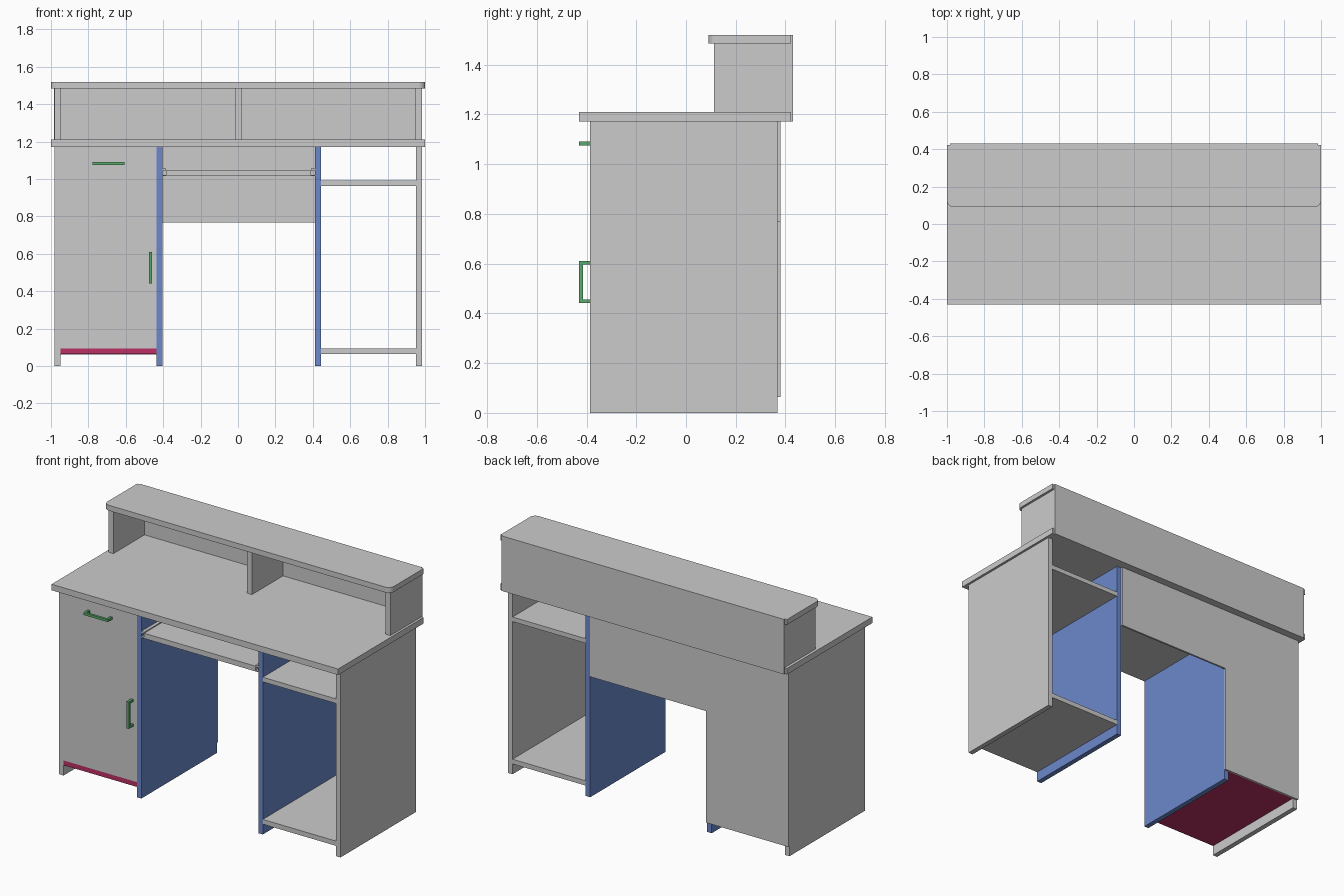
import bpy, bmesh

if "Cube" in bpy.data.objects:
    bpy.data.objects.remove(bpy.data.objects["Cube"])


def mat(name, rgb):
    m = bpy.data.materials.new(name)
    m.diffuse_color = (*rgb, 1)
    m.use_nodes = True
    m.node_tree.nodes["Principled BSDF"].inputs["Base Color"].default_value = m.diffuse_color
    return m


BLUE = mat("blue", (0.15, 0.25, 0.6))
RED = mat("red", (0.5, 0.03, 0.13))
GREEN = mat("green", (0.1, 0.4, 0.15))


def make(name, boxes, material=None, front_radius=0):
    """One object from boxes given as (x0, x1, y0, y1, z0, z1)."""
    bm = bmesh.new()
    for x0, x1, y0, y1, z0, z1 in boxes:
        vs = bmesh.ops.create_cube(bm, size=1)["verts"]
        for v in vs:
            v.co = (x1 if v.co.x > 0 else x0,
                    y1 if v.co.y > 0 else y0,
                    z1 if v.co.z > 0 else z0)
    if front_radius:
        y_min = min(v.co.y for v in bm.verts)
        edges = [e for e in bm.edges
                 if abs(e.verts[0].co.z - e.verts[1].co.z) > 1e-4
                 and all(v.co.y < y_min + 1e-4 for v in e.verts)]
        bmesh.ops.bevel(bm, geom=edges, offset=front_radius, segments=5,
                        profile=0.5, affect='EDGES')
    me = bpy.data.meshes.new(name)
    bm.to_mesh(me)
    bm.free()
    ob = bpy.data.objects.new(name, me)
    bpy.context.collection.objects.link(ob)
    if material:
        me.materials.append(material)
    return ob


F, B = -0.385, 0.368      # front and back of the lower carcass
TOP = 1.172               # underside of the desktop

# Desktop and carcass uprights
make("desktop", [(-1, 1, -0.43, 0.422, TOP, 1.21)])
make("left_side", [(-0.98, -0.948, F, B, 0, TOP)])
make("right_side", [(0.953, 0.985, F, B, 0, TOP)])
make("left_inner_panel", [(-0.437, -0.405, F, B, 0, TOP)], BLUE)
make("right_inner_panel", [(0.411, 0.443, F, B, 0, TOP)], BLUE)

# Closed cabinet on the left
make("cabinet_bottom", [(-0.948, -0.437, F, B, 0.065, 0.095)], RED)
make("cabinet_door", [(-0.948, -0.437, F, F + 0.03, 0.095, 0.885)])
make("drawer_front", [(-0.948, -0.437, F, F + 0.03, 0.885, TOP)])
make("cabinet_back", [(-0.98, -0.405, B, 0.38, 0.063, TOP)])

# Open shelves on the right
for name, z0, z1 in (("lower_shelf", 0.065, 0.095), ("upper_shelf", 0.963, 0.992)):
    make(name, [(0.443, 0.953, F, B, z0, z1)])

# Panel behind the knee space
make("modesty_panel", [(-0.405, 0.411, B, 0.38, 0.767, TOP)])

# Keyboard tray with a runner at each end
make("keyboard_tray", [(-0.385, 0.391, F, 0.2, 1.015, 1.048)])
for name, x0, x1 in (("left_runner", -0.405, -0.385), ("right_runner", 0.391, 0.411)):
    make(name, [(x0, x1, F, 0.2, 1.015, 1.022), (x0, x1, F, 0.2, 1.043, 1.055)])

# Pull handles: a bar on two feet
make("drawer_handle", [(-0.778, -0.608, -0.43, -0.415, 1.076, 1.091),
                       (-0.778, -0.764, -0.415, F, 1.076, 1.091),
                       (-0.622, -0.608, -0.415, F, 1.076, 1.091)], GREEN)
make("door_handle", [(-0.477, -0.461, -0.43, -0.415, 0.441, 0.611),
                     (-0.477, -0.461, -0.415, F, 0.441, 0.455),
                     (-0.477, -0.461, -0.415, F, 0.597, 0.611)], GREEN)

# Raised shelf unit on the desktop
for name, x0, x1 in (("hutch_left", -0.982, -0.948),
                     ("hutch_divider", -0.016, 0.019),
                     ("hutch_right", 0.95, 0.985)):
    make(name, [(x0, x1, 0.112, 0.422, 1.21, 1.485)])
make("hutch_back", [(-0.985, 0.985, 0.422, 0.43, TOP, 1.519)])
make("hutch_top", [(-1, 1, 0.09, 0.422, 1.485, 1.519)], front_radius=0.035)
